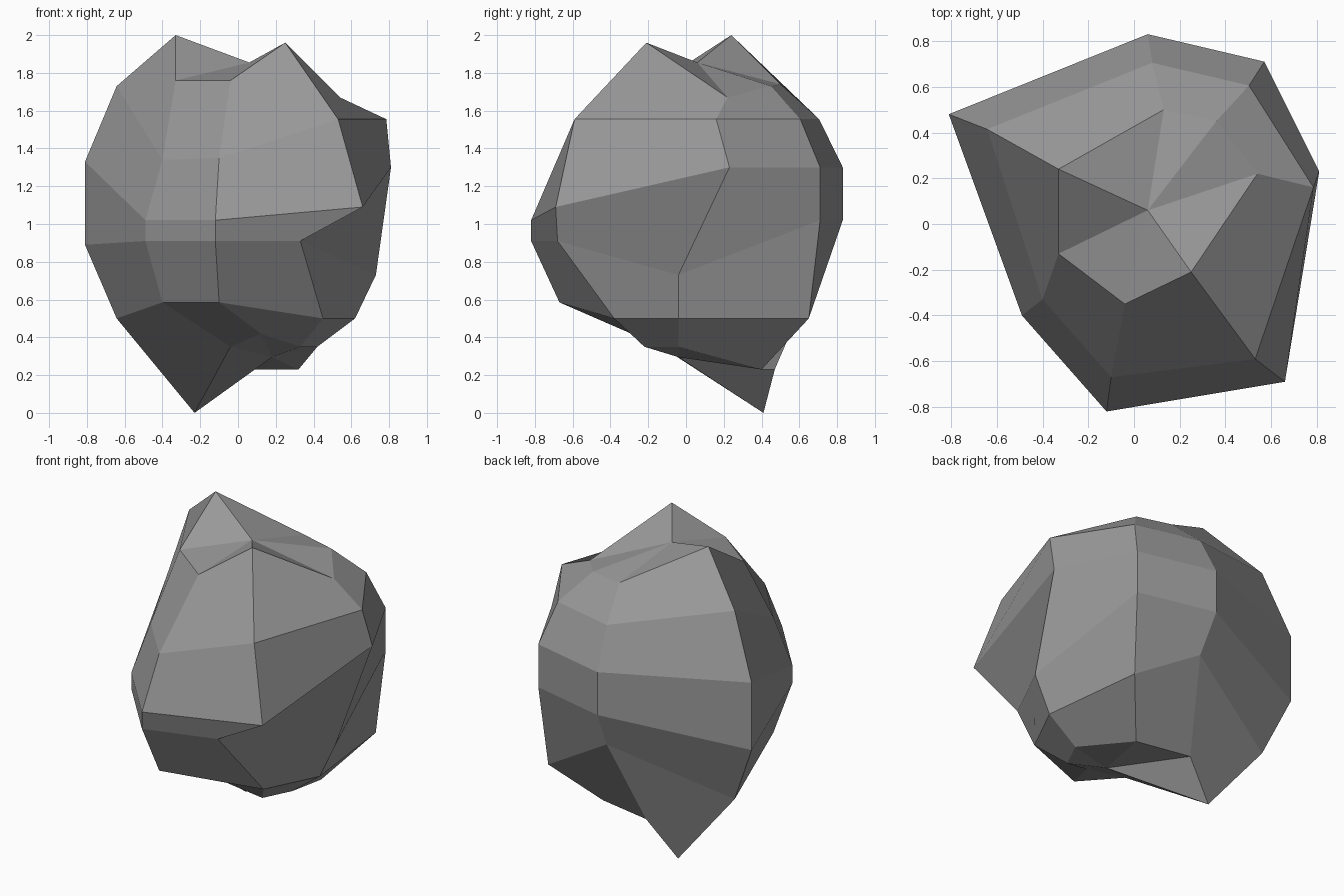
import bpy
import bmesh
from mathutils import Vector

default_cube = bpy.data.objects.get("Cube")
if default_cube:
    bpy.data.objects.remove(default_cube, do_unlink=True)

# Shoulder and hip rings are the belt pulled inward towards the rock's axis
PULL_IN = 0.83
AXIS_SHIFT = Vector((0.03, 0.016))


def pulled_in(plan):
    """Plan position of a belt point moved towards the axis."""
    return Vector(plan) * PULL_IN + AXIS_SHIFT


def column(crown, belt, heights, foot, lower_belt=None, shoulder=None, hip=None):
    """Points of one meridian, running from the crown down to the foot."""
    lower_belt = lower_belt or belt
    shoulder = shoulder or pulled_in(belt)
    hip = hip or pulled_in(lower_belt)
    plans = (shoulder, belt, lower_belt, hip)
    sides = [(plan[0], plan[1], z) for plan, z in zip(plans, heights)]
    return [crown] + sides + [foot]


def make_material(name, value):
    material = bpy.data.materials.new(name)
    colour = (value, value, value, 1.0)
    material.diffuse_color = colour
    material.use_nodes = True
    shader = next(n for n in material.node_tree.nodes if n.type == "BSDF_PRINCIPLED")
    shader.inputs["Base Color"].default_value = colour
    shader.inputs["Roughness"].default_value = 0.9
    return material


# Seven chiselled meridians, going round the rock from its right side
meridians = [
    # right
    column((-0.33, 0.24, 2.0), (-0.81, 0.48), (1.73, 1.33, 0.89, 0.5),
           (-0.23, 0.41, 0.0)),
    # back
    column((0.13, 0.5, 1.74), (0.06, 0.83), (1.555, 1.3, 1.02, 0.775),
           (-0.04, 0.47, 0.23)),
    # back left
    column((0.36, 0.45, 1.73), (0.57, 0.71), (1.555, 1.3, 1.02, 0.5),
           (0.32, 0.4, 0.23), hip=(0.54, 0.65)),
    # left
    column((0.54, 0.22, 1.67), (0.81, 0.23), (1.555, 1.3, 0.73, 0.5),
           (0.42, -0.04, 0.35), lower_belt=(0.73, -0.04),
           shoulder=(0.785, 0.16), hip=(0.62, -0.04)),
    # front left
    column((0.25, -0.21, 1.96), (0.66, -0.69), (1.555, 1.09, 0.91, 0.5),
           (0.33, -0.22, 0.35), lower_belt=(0.33, -0.68),
           shoulder=(0.53, -0.59), hip=(0.45, -0.38)),
    # front
    column((-0.04, -0.35, 1.76), (-0.12, -0.82), (1.35, 1.02, 0.91, 0.585),
           (0.12, -0.29, 0.42), shoulder=(-0.1, -0.67), hip=(-0.1, -0.67)),
    # front right
    column((-0.33, -0.13, 1.76), (-0.49, -0.4), (1.34, 1.02, 0.91, 0.585),
           (-0.04, -0.13, 0.35), shoulder=(-0.4, -0.33), hip=(-0.4, -0.33)),
]
top_point = (0.06, 0.06, 1.855)
bottom_point = (0.18, -0.04, 0.295)

# Skin the meridians with facets and close both ends with fans
bm = bmesh.new()
columns = [[bm.verts.new(point) for point in points] for points in meridians]
top = bm.verts.new(top_point)
bottom = bm.verts.new(bottom_point)
for i, here in enumerate(columns):
    beside = columns[(i + 1) % len(columns)]
    bm.faces.new((top, here[0], beside[0]))
    bm.faces.new((bottom, beside[-1], here[-1]))
    for level in range(len(here) - 1):
        bm.faces.new((here[level], here[level + 1],
                      beside[level + 1], beside[level]))
bmesh.ops.recalc_face_normals(bm, faces=bm.faces[:])

mesh = bpy.data.meshes.new("rock")
bm.to_mesh(mesh)
bm.free()
mesh.materials.append(make_material("stone_grey", 0.32))
rock = bpy.data.objects.new("rock", mesh)
bpy.context.collection.objects.link(rock)
